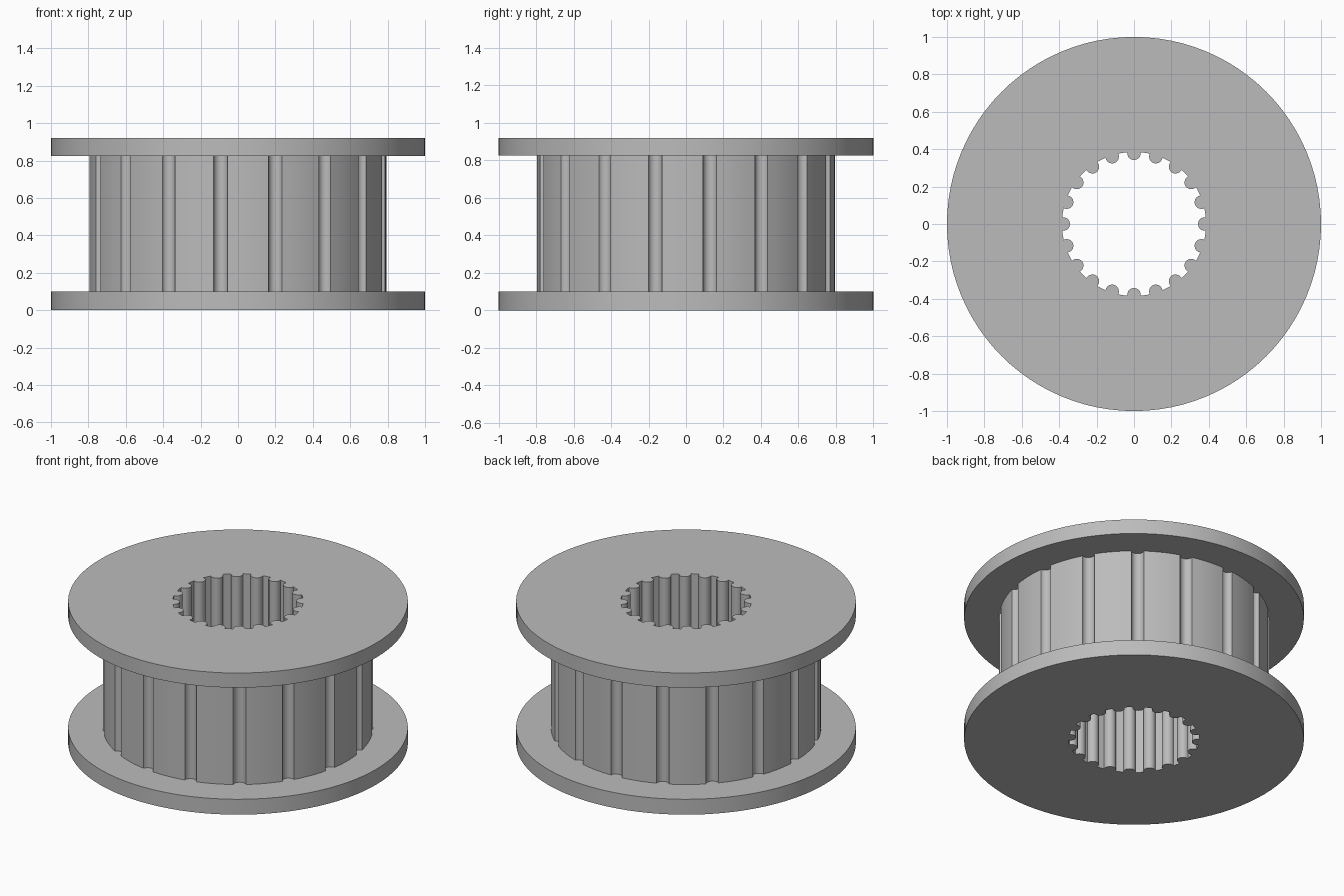
import bpy, bmesh
from math import cos, sin, tau, radians, sqrt, atan2

cube = bpy.data.objects.get("Cube")
if cube:
    bpy.data.objects.remove(cube, do_unlink=True)

grey = bpy.data.materials.new("plain grey")
grey.use_nodes = True
colour = (0.5, 0.5, 0.5, 1)
grey.diffuse_color = colour
grey.node_tree.nodes["Principled BSDF"].inputs["Base Color"].default_value = colour


def circle(radius, count):
    return [(radius * cos(tau * i / count), radius * sin(tau * i / count))
            for i in range(count)]


def scalloped(radius, count, centre, r, phase=0.0, arc=10, land=5):
    """Circle bitten inward by evenly spaced round notches or teeth."""
    # where the small round meets the big circle
    along = (radius**2 + centre**2 - r**2) / (2 * centre)
    half = sqrt(radius**2 - along**2)
    meet, start = atan2(half, along), atan2(-half, along - centre)
    pitch = tau / count
    points = []
    for k in range(count):
        turn = phase + k * pitch
        for i in range(arc + 1):
            a = start - (tau + 2 * start) * i / arc
            x, y = centre + r * cos(a), r * sin(a)
            points.append((x * cos(turn) - y * sin(turn),
                           x * sin(turn) + y * cos(turn)))
        for i in range(1, land):
            a = turn + meet + (pitch - 2 * meet) * i / land
            points.append((radius * cos(a), radius * sin(a)))
    return points


def ring_part(name, outer, inner, low, high):
    """Extrude the area between two outlines."""
    bm = bmesh.new()
    edges = []
    for outline in (outer, inner):
        verts = [bm.verts.new((x, y, low)) for x, y in outline]
        edges += [bm.edges.new((v, verts[i - 1])) for i, v in enumerate(verts)]
    bmesh.ops.triangle_fill(bm, edges=edges, use_beauty=True)
    top = bmesh.ops.extrude_face_region(bm, geom=bm.faces[:], use_keep_orig=True)
    bmesh.ops.translate(bm, vec=(0, 0, high - low),
                        verts=[g for g in top["geom"]
                               if isinstance(g, bmesh.types.BMVert)])
    bmesh.ops.recalc_face_normals(bm, faces=bm.faces[:])
    mesh = bpy.data.meshes.new(name)
    bm.to_mesh(mesh)
    bm.free()
    mesh.materials.append(grey)
    obj = bpy.data.objects.new(name, mesh)
    bpy.context.collection.objects.link(obj)
    bpy.ops.object.select_all(action='DESELECT')
    obj.select_set(True)
    bpy.context.view_layer.objects.active = obj
    bpy.ops.object.shade_smooth_by_angle(angle=radians(30))


# Outlines: splined bore, flange rim, grooved drum
bore = scalloped(0.385, 20, 0.378, 0.036)
rim = circle(1.0, 96)
drum = scalloped(0.795, 17, 0.8, 0.038, phase=radians(9.2))

# Parts stacked along the axis
ring_part("lower_flange", rim, bore, 0, 0.1)
ring_part("grooved_drum", drum, bore, 0.1, 0.825)
ring_part("upper_flange", rim, bore, 0.825, 0.92)
